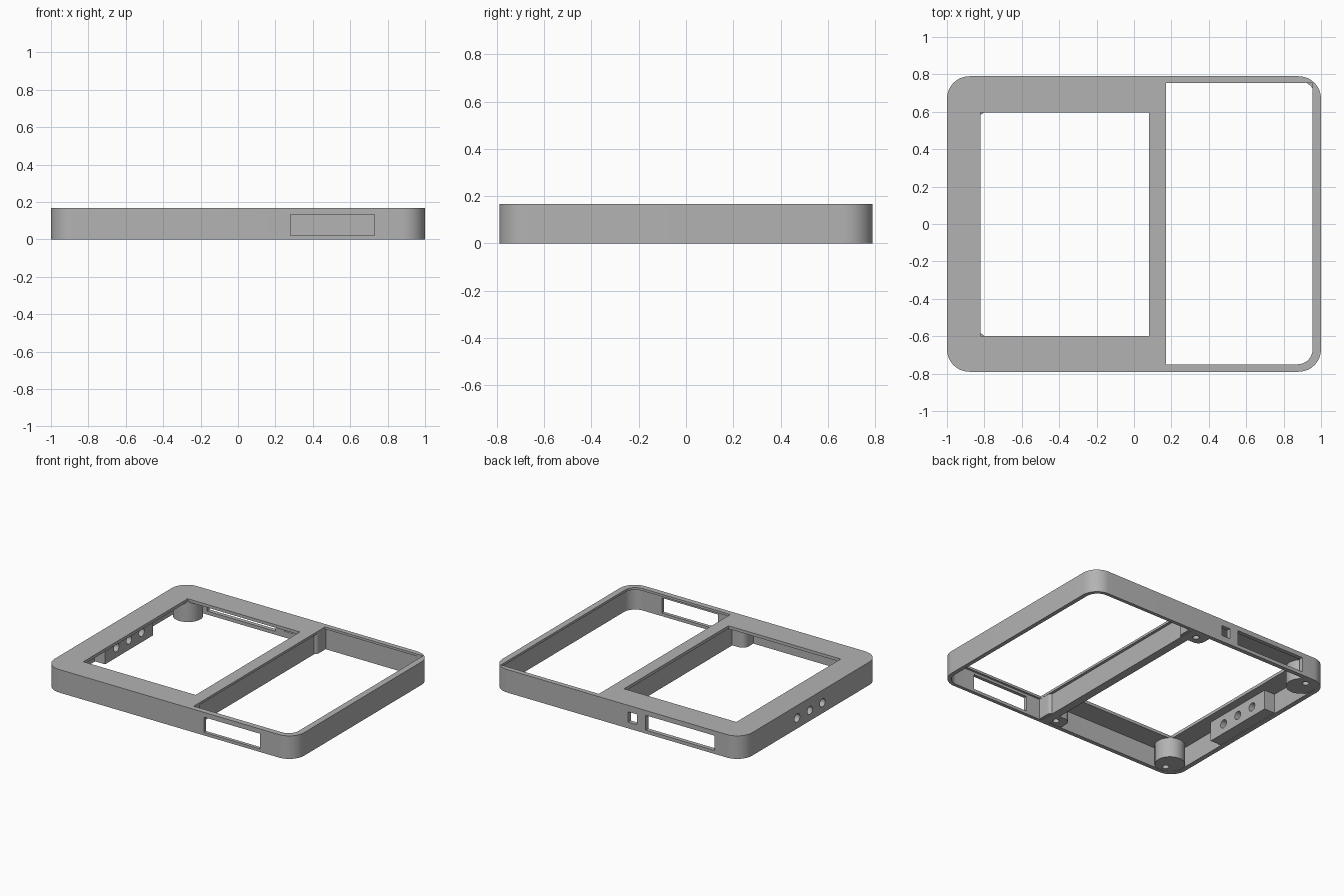
import bpy
import bmesh
from math import cos, sin, pi, radians
from mathutils import Matrix

if "Cube" in bpy.data.objects:
    bpy.data.objects.remove(bpy.data.objects["Cube"])

H = 0.167     # frame height
LIP = 0.145   # underside of the top plate

grey = bpy.data.materials.new("plain grey")
grey.use_nodes = True
grey.diffuse_color = (0.45, 0.45, 0.45, 1)
grey.node_tree.nodes["Principled BSDF"].inputs["Base Color"].default_value = grey.diffuse_color


def finish(name, bm):
    bmesh.ops.recalc_face_normals(bm, faces=bm.faces)
    mesh = bpy.data.meshes.new(name)
    bm.to_mesh(mesh)
    bm.free()
    mesh.materials.append(grey)
    ob = bpy.data.objects.new(name, mesh)
    bpy.context.collection.objects.link(ob)
    return ob


def slab(name, x0, x1, y0, y1, z0, z1, radii=(0, 0, 0, 0)):
    """Rounded rectangle prism; radii run right-back, left-back, left-front, right-front."""
    bm = bmesh.new()
    corners = [(x1, y1, -1, -1), (x0, y1, 1, -1), (x0, y0, 1, 1), (x1, y0, -1, 1)]
    verts = []
    for i, ((x, y, sx, sy), r) in enumerate(zip(corners, radii)):
        steps = 12 if r else 0
        for k in range(steps + 1):
            a = i * pi / 2 + (k / steps * pi / 2 if steps else 0)
            verts.append(bm.verts.new((x + r * (sx + cos(a)) if r else x,
                                       y + r * (sy + sin(a)) if r else y, z0)))
    face = bm.faces.new(verts)
    new = bmesh.ops.extrude_face_region(bm, geom=[face])["geom"]
    bmesh.ops.translate(bm, vec=(0, 0, z1 - z0),
                        verts=[v for v in new if isinstance(v, bmesh.types.BMVert)])
    return finish(name, bm)


def rod(name, x, y, z, r, length, along_x=False):
    bm = bmesh.new()
    turn = Matrix.Rotation(pi / 2, 4, 'Y') if along_x else Matrix()
    bmesh.ops.create_cone(bm, cap_ends=True, segments=32, radius1=r, radius2=r,
                          depth=length, matrix=Matrix.Translation((x, y, z)) @ turn)
    return finish(name, bm)


def cut(ob, *cutters):
    bpy.context.view_layer.objects.active = ob
    for c in cutters:
        mod = ob.modifiers.new("cut", 'BOOLEAN')
        mod.operation = 'DIFFERENCE'
        mod.solver = 'EXACT'
        mod.object = c
        bpy.ops.object.modifier_apply(modifier=mod.name)
        bpy.data.objects.remove(c)


def smooth(ob):
    bpy.ops.object.select_all(action='DESELECT')
    ob.select_set(True)
    bpy.context.view_layer.objects.active = ob
    bpy.ops.object.shade_smooth_by_angle(angle=radians(30))


# Outer frame with two bays, a divider and a top plate
frame = slab("frame", -1, 1, -0.79, 0.79, 0, H, (0.12,) * 4)
cut(frame,
    slab("left_bay", -0.965, 0.09, -0.76, 0.76, -0.1, LIP, (0, 0.09, 0.09, 0)),
    slab("right_bay", 0.15, 0.97, -0.765, 0.765, -0.1, 0.15, (0.09, 0, 0, 0.09)),
    slab("left_window", -0.82, 0.08, -0.6, 0.595, 0.1, 0.3),
    slab("right_opening", 0.17, 0.955, -0.75, 0.755, 0.1, 0.3, (0, 0, 0, 0.08)))

# Openings through the front, back and side walls
cut(frame,
    slab("front_slot", 0.28, 0.73, -0.9, -0.7, 0.022, 0.132),
    slab("back_slot", -0.78, -0.23, 0.7, 0.9, 0.025, 0.132),
    slab("back_port", -0.16, -0.09, 0.7, 0.9, 0.045, 0.12))
HOLES = (-0.135, 0.01, 0.155)
cut(frame, *[rod("side_hole", -1, y, 0.076, 0.03, 0.2, True) for y in HOLES])

# Inner block that backs the side holes
block = slab("hole_block", -0.975, -0.88, -0.265, 0.285, 0.004, 0.15)
cut(block, *[rod("side_hole", -0.95, y, 0.076, 0.03, 0.3, True) for y in HOLES])

# Screw posts at the corners of the left bay
posts = []
for side, s in (("front", -1), ("back", 1)):
    corner = rod("corner_post_" + side, -0.87, s * 0.67, 0.077, 0.1, 0.15)
    y0, y1 = sorted((s * 0.655, s * 0.775))
    inner = slab("divider_post_" + side, -0.01, 0.169, y0, y1, 0.002, 0.155,
                 (0.03 if s < 0 else 0, 0.05 if s < 0 else 0,
                  0.05 if s > 0 else 0, 0.03 if s > 0 else 0))
    for ob, x in ((corner, -0.87), (inner, 0.07)):
        cut(ob, rod("screw_hole", x, s * 0.715, 0, 0.022, 0.2))
        posts.append(ob)

for ob in [frame, block] + posts:
    smooth(ob)
